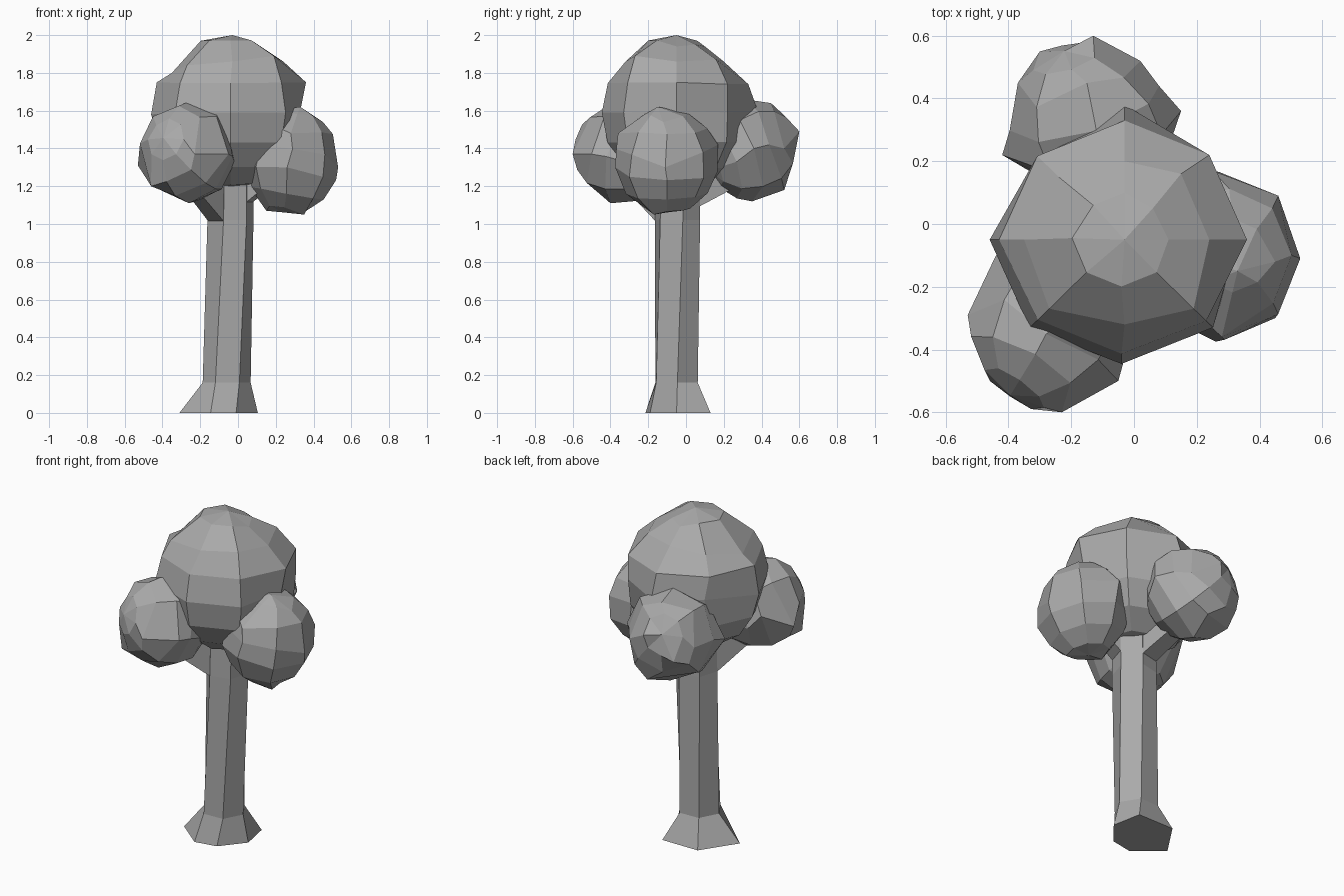
import bpy, bmesh, random
from math import cos, sin, pi, radians
from mathutils import Vector

cube = bpy.data.objects.get("Cube")
if cube:
    bpy.data.objects.remove(cube)

grey = bpy.data.materials.new("plain grey")
grey.use_nodes = True
colour = (0.4, 0.4, 0.4, 1)
grey.diffuse_color = colour
grey.node_tree.nodes["Principled BSDF"].inputs["Base Color"].default_value = colour


def finish(name, bm):
    bmesh.ops.recalc_face_normals(bm, faces=bm.faces)
    mesh = bpy.data.meshes.new(name)
    bm.to_mesh(mesh)
    bm.free()
    mesh.materials.append(grey)
    obj = bpy.data.objects.new(name, mesh)
    bpy.context.collection.objects.link(obj)


def loft(name, rings):
    """Skin matching rings of points and cap both ends."""
    bm = bmesh.new()
    loops = [[bm.verts.new(p) for p in ring] for ring in rings]
    for low, high in zip(loops, loops[1:]):
        for i in range(len(low)):
            j = (i + 1) % len(low)
            bm.faces.new((low[i], low[j], high[j], high[i]))
    bm.faces.new(loops[0])
    bm.faces.new(loops[-1])
    finish(name, bm)


def hexagon(x, y, z, r, twist):
    angles = [radians(twist) + i * pi / 3 for i in range(6)]
    return [(x + r * cos(a), y + r * sin(a), z) for a in angles]


def clump(name, centre, size, axis, rings, wobble, seed, corners):
    """Faceted ball of leaves with its pole along axis; the vertex nearest
    to each given corner is pulled onto it."""
    rng = random.Random(seed)
    bm = bmesh.new()
    bmesh.ops.create_uvsphere(bm, u_segments=8, v_segments=rings, radius=1)
    turn = Vector(axis).to_track_quat('Z', 'Y')
    for v in bm.verts:
        p = turn @ v.co
        p *= 1 + rng.uniform(-wobble, wobble)
        v.co = Vector(centre) + Vector(a * b for a, b in zip(p, size))
    free = list(bm.verts)
    for corner in map(Vector, corners):
        nearest = min(free, key=lambda v: (v.co - corner).length)
        nearest.co = corner
        free.remove(nearest)
    finish(name, bm)


def branch(name, angle, bottom, tip):
    """Square limb growing from one side of the trunk."""
    out = Vector((cos(radians(angle)), sin(radians(angle)), 0))
    side = Vector((-out.y, out.x, 0))
    up = Vector((0, 0, 1))
    start = Vector((-0.04, -0.045, bottom + 0.09)) + out * 0.1
    rings = []
    for mid, w, h in ((start, 0.06, 0.09), (Vector(tip), 0.05, 0.07)):
        rings.append([mid + side * w * s + up * h * t
                      for s, t in ((-1, -1), (1, -1), (1, 1), (-1, 1))])
    loft(name, rings)


# Six-sided, slightly twisted trunk with an uneven flared foot
foot = [(0.105, -0.05, 0), (0.07, 0.13, 0), (-0.17, 0.13, 0),
        (-0.31, -0.08, 0), (-0.145, -0.215, 0), (-0.01, -0.19, 0)]
loft("trunk", [foot, hexagon(-0.06, -0.05, 0.16, 0.127, 2),
               hexagon(-0.04, -0.045, 1.02, 0.125, 13),
               hexagon(-0.035, -0.045, 1.35, 0.12, 13)])

# Limbs reaching into the side clumps
branch("front_right_branch", 223, 1.01, (-0.25, -0.28, 1.25))
branch("left_branch", 343, 1.11, (0.22, -0.1, 1.32))
branch("back_branch", 103, 1.09, (-0.12, 0.28, 1.28))

# Foliage: the crown has a ridge at the back left and flatter sides beside it
clump("crown", (-0.04, -0.045, 1.59), (0.41, 0.4, 0.41), (0, 0, 1), 8, 0.01, 3, [
    (-0.03, -0.05, 2), (-0.13, 0.06, 1.97), (0.06, 0.05, 1.95),
    (-0.03, 0.1, 1.94), (0.11, -0.05, 1.94), (0.15, 0.16, 1.87),
    (-0.03, 0.2, 1.86), (0.24, -0.05, 1.86), (0.19, -0.27, 1.89),
    (-0.03, -0.32, 1.86), (-0.27, -0.27, 1.84), (-0.35, -0.05, 1.8),
    (-0.24, 0.15, 1.84), (-0.43, -0.05, 1.75), (0.36, -0.05, 1.75),
    (0.24, 0.22, 1.74), (-0.03, 0.33, 1.74), (-0.28, 0.22, 1.6),
    (-0.03, 0.38, 1.6), (0.33, -0.05, 1.6), (0.24, 0.22, 1.59),
    (-0.46, -0.05, 1.58)])
clump("front_right_clump", (-0.265, -0.335, 1.375), (0.255, 0.26, 0.265),
      (-0.5, -0.8, 0.3), 7, 0.02, 5, [
    (-0.09, -0.25, 1.63), (-0.53, -0.29, 1.31), (-0.23, -0.6, 1.37),
    (-0.05, -0.5, 1.37), (-0.46, -0.47, 1.2), (-0.45, -0.36, 1.57),
    (-0.28, -0.35, 1.64), (-0.26, -0.4, 1.11), (-0.44, -0.1, 1.42)])
clump("left_clump", (0.28, -0.1, 1.335), (0.255, 0.275, 0.28),
      (0.15, 0, 1), 7, 0.02, 8, [
    (0.33, -0.15, 1.62), (0.35, -0.17, 1.05), (0.46, 0.09, 1.38),
    (0.53, -0.11, 1.3), (0.45, -0.3, 1.25), (0.26, -0.375, 1.3),
    (0.25, 0.17, 1.42), (0.05, -0.2, 1.35), (0.45, -0.12, 1.54),
    (0.28, -0.36, 1.48), (0.15, -0.1, 1.07)])
clump("back_clump", (-0.135, 0.335, 1.395), (0.27, 0.25, 0.275),
      (-0.3, 0.8, 0.35), 7, 0.02, 12, [
    (-0.13, 0.6, 1.49), (-0.3, 0.55, 1.35), (0.02, 0.52, 1.4),
    (0.15, 0.36, 1.4), (0.08, 0.44, 1.42), (-0.37, 0.45, 1.42),
    (-0.42, 0.22, 1.4), (-0.15, 0.45, 1.64), (-0.14, 0.35, 1.12),
    (-0.1, 0.52, 1.18)])
